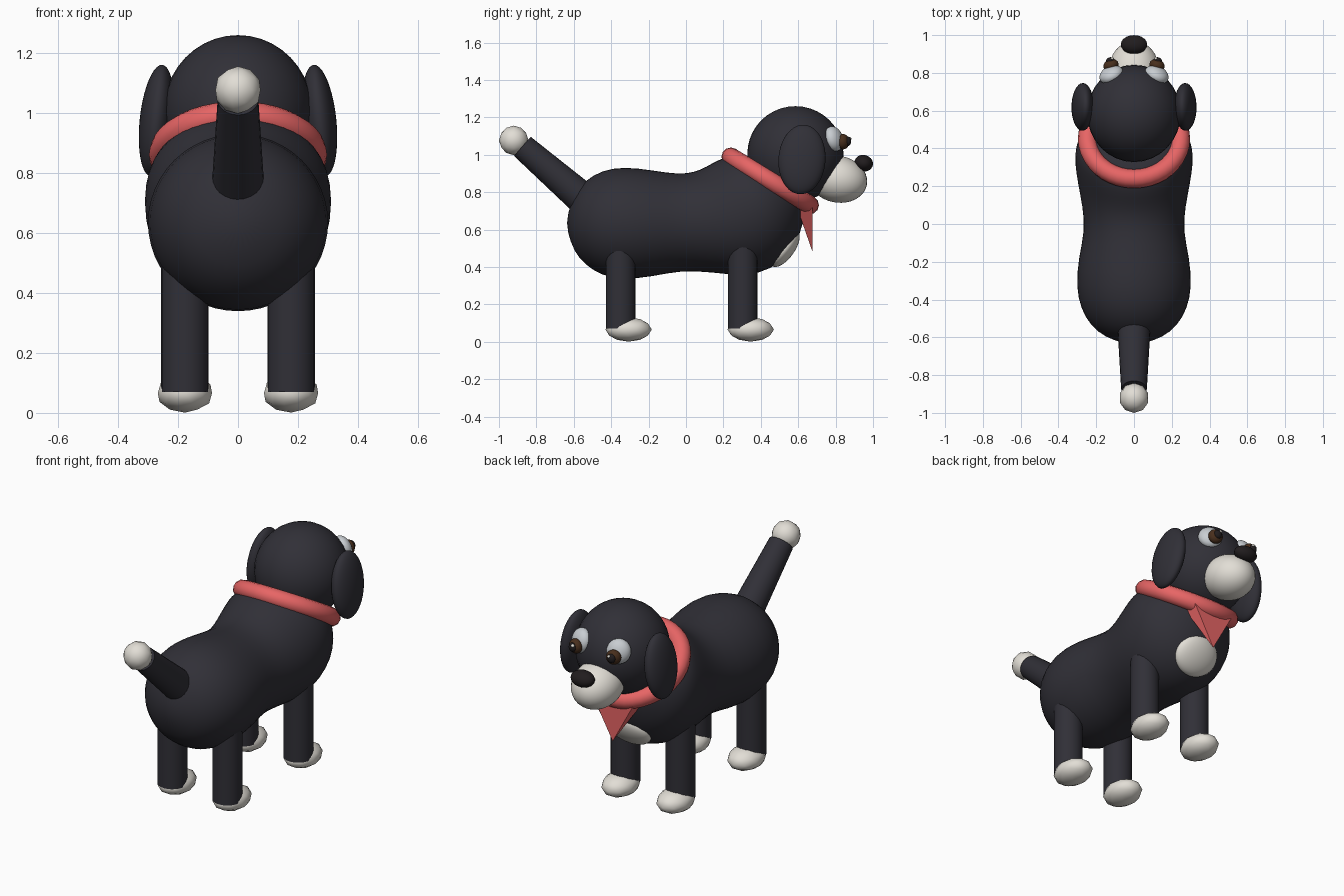
import bpy, bmesh, math
from mathutils import Matrix, Vector, Euler

if "Cube" in bpy.data.objects:
    bpy.data.objects.remove(bpy.data.objects["Cube"])


def material(name, rgb):
    m = bpy.data.materials.new(name)
    m.diffuse_color = (*rgb, 1)
    m.use_nodes = True
    m.node_tree.nodes["Principled BSDF"].inputs["Base Color"].default_value = m.diffuse_color
    return m


BLACK = material("black_fur", (0.03, 0.029, 0.038))
WHITE = material("white_fur", (0.76, 0.73, 0.67))
RED = material("red_cloth", (0.80, 0.13, 0.13))
DARK = material("dark_nose", (0.015, 0.012, 0.013))
EYE = material("eye_white", (0.58, 0.61, 0.64))
BROWN = material("brown_iris", (0.065, 0.028, 0.012))
PINK = material("pink_tongue", (0.62, 0.13, 0.22))


def finish(name, bm, mat, angle=40):
    bmesh.ops.recalc_face_normals(bm, faces=bm.faces)
    me = bpy.data.meshes.new(name)
    bm.to_mesh(me)
    bm.free()
    me.materials.append(mat)
    ob = bpy.data.objects.new(name, me)
    bpy.context.collection.objects.link(ob)
    bpy.ops.object.select_all(action='DESELECT')
    ob.select_set(True)
    bpy.context.view_layer.objects.active = ob
    bpy.ops.object.shade_smooth_by_angle(angle=math.radians(angle))
    return ob


def ellipsoid(name, loc, radii, mat, rot=(0, 0, 0), detail=0):
    """Ball stretched to three radii; detail > 0 gives a coarse icosphere."""
    bm = bmesh.new()
    if detail:
        bmesh.ops.create_icosphere(bm, subdivisions=detail, radius=1)
    else:
        bmesh.ops.create_uvsphere(bm, u_segments=32, v_segments=20, radius=1)
    turn = Euler([math.radians(a) for a in rot])
    bm.transform(Matrix.LocRotScale(Vector(loc), turn, Vector(radii)))
    return finish(name, bm, mat)


def limb(name, a, b, ra, rb, mat):
    """Tapered cylinder from point a to point b."""
    a, b = Vector(a), Vector(b)
    d = b - a
    bm = bmesh.new()
    bmesh.ops.create_cone(bm, cap_ends=True, segments=24, radius1=ra, radius2=rb, depth=d.length)
    bm.transform(Matrix.Translation((a + b) / 2) @ d.to_track_quat('Z', 'Y').to_matrix().to_4x4())
    return finish(name, bm, mat)


# Body and neck: rings given by back point (y, z), belly point (y, z), half width
RINGS = [
    ((-.637, .67), (-.637, .60), .04), ((-.60, .79), (-.60, .48), .155),
    ((-.54, .865), (-.54, .41), .23), ((-.45, .92), (-.45, .35), .285),
    ((-.33, .94), (-.33, .33), .31), ((-.18, .92), (-.18, .345), .297),
    ((-.04, .897), (-.03, .38), .262), ((.05, .91), (.14, .37), .275),
    ((.11, .94), (.32, .345), .30), ((.16, .97), (.46, .385), .314),
    ((.20, .985), (.56, .47), .315), ((.225, .99), (.615, .58), .30),
    ((.245, .985), (.645, .70), .26), ((.32, 1.0), (.66, .80), .20)]
N = 24
bm = bmesh.new()
loops = []
for top, low, w in RINGS:
    t, l = Vector((0, *top)), Vector((0, *low))
    mid, half = (t + l) / 2, (t - l) / 2
    loops.append([bm.verts.new(mid + half * math.cos(a) + Vector((w * math.sin(a), 0, 0)))
                  for a in (2 * math.pi * i / N for i in range(N))])
for r0, r1 in zip(loops, loops[1:]):
    for i in range(N):
        j = (i + 1) % N
        bm.faces.new((r0[i], r0[j], r1[j], r1[i]))
bm.faces.new(loops[0])
bm.faces.new(loops[-1])
body = finish("body", bm, BLACK, 60)
body.modifiers.new("smooth", 'SUBSURF').levels = 1
body.modifiers["smooth"].render_levels = 1

# White chest patch lying on the lower chest
ellipsoid("chest_patch", (0, .528, .498), (.135, .052, .115), WHITE, (-36, 0, 0))

# Tilted collar ring
R, r, SEG, TUBE = .247, .05, 40, 12
bm = bmesh.new()
tilt = Matrix.Translation((0, .45, .86)) @ Matrix.Rotation(math.radians(-31.5), 4, 'X')
rings = []
for i in range(SEG):
    a = 2 * math.pi * i / SEG
    ring = []
    for k in range(TUBE):
        b = 2 * math.pi * k / TUBE
        d = R + r * math.cos(b)
        ring.append(bm.verts.new(tilt @ Vector((d * math.cos(a), d * math.sin(a), r * math.sin(b)))))
    rings.append(ring)
for i in range(SEG):
    p, q = rings[i], rings[(i + 1) % SEG]
    for k in range(TUBE):
        m = (k + 1) % TUBE
        bm.faces.new((p[k], q[k], q[m], p[m]))
finish("collar", bm, RED)

# Pointed scarf wedge hanging from the collar
bm = bmesh.new()
v = [bm.verts.new(c) for c in ((-.13, .60, .70), (.13, .60, .70), (.13, .675, .72),
                               (-.13, .675, .72), (0, .675, .485))]
bm.faces.new(v[:4])
for i in range(4):
    bm.faces.new((v[i], v[(i + 1) % 4], v[4]))
finish("scarf_point", bm, RED, 20)

# Head, muzzle, nose, tongue
ellipsoid("head", (0, .585, 1.005), (.248, .257, .255), BLACK)
ellipsoid("muzzle", (0, .81, .87), (.135, .16, .125), WHITE, (-12, 0, 0))
ellipsoid("nose", (0, .95, .955), (.07, .05, .044), DARK, (-15, 0, 0))
ellipsoid("tongue", (0, .85, .785), (.05, .05, .017), PINK, (8, 0, 0))

# Mirrored parts
for s, side in ((-1, "left"), (1, "right")):
    ellipsoid(side + "_ear", (s * .272, .62, .975), (.056, .126, .187), BLACK, (-4, -s * 6, 0))
    ellipsoid(side + "_eye", (s * .12, .79, 1.085), (.066, .045, .068), EYE, (15, 0, -s * 25))
    ellipsoid(side + "_iris", (s * .122, .84, 1.07), (.041, .032, .041), BROWN, (0, 0, -s * 20))
    ellipsoid(side + "_pupil", (s * .124, .863, 1.072), (.024, .02, .026), DARK)
    ellipsoid(side + "_eye_glint", (s * .116, .876, 1.086), (.009, .009, .009), WHITE)
    for y, end in ((-.35, "back"), (.303, "front")):
        limb(f"{end}_{side}_leg", (s * .177, y, .07), (s * .177, y, .56), .079, .079, BLACK)
        ellipsoid(f"{end}_{side}_paw", (s * .177, y + .043, .066), (.095, .124, .065), WHITE, detail=2)

# Tail with a white tip
limb("tail", (0, -.50, .72), (0, -.875, 1.045), .09, .068, BLACK)
ellipsoid("tail_tip", (0, -.921, 1.077), (.079, .079, .079), WHITE, detail=2)
